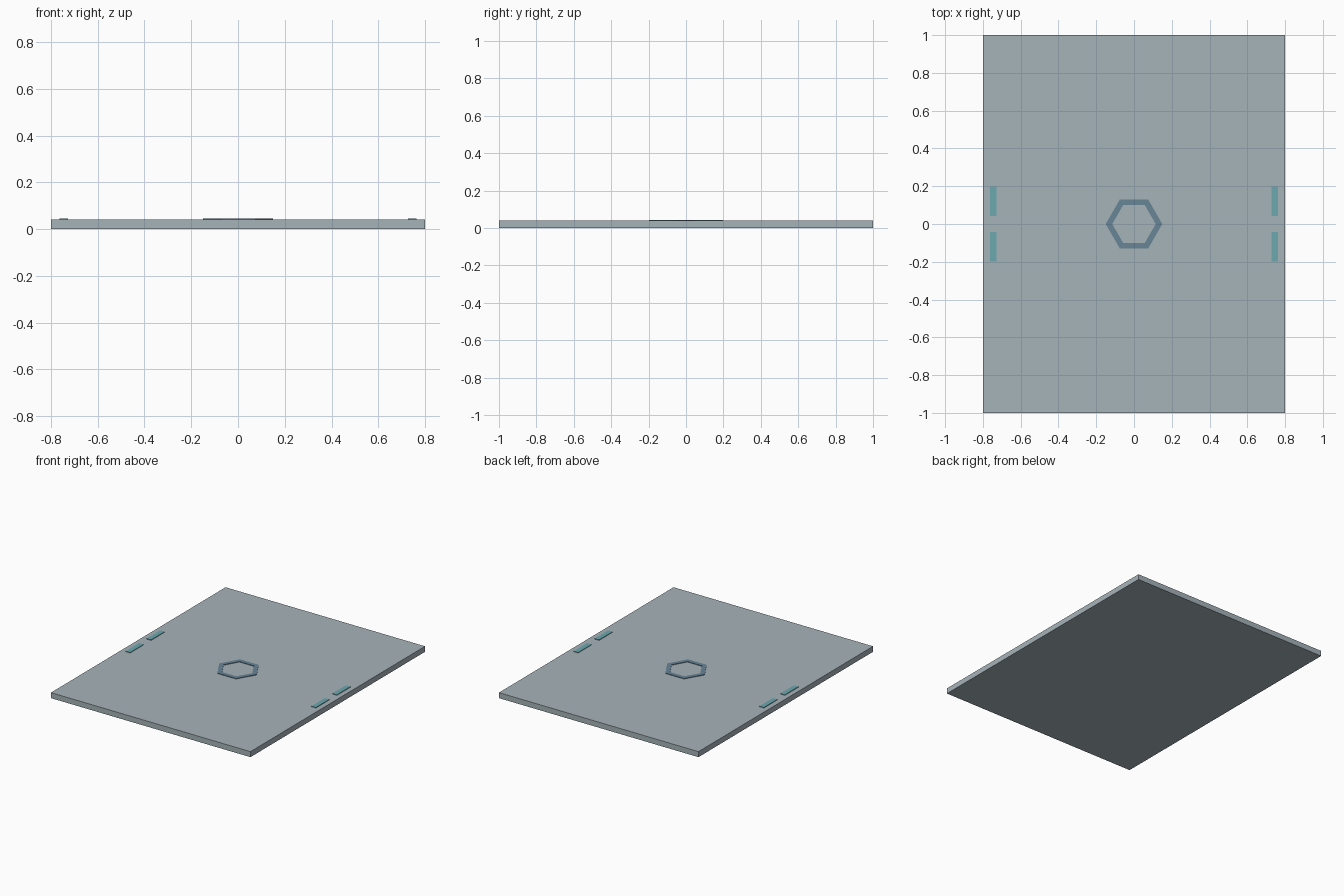
import bpy, bmesh, math

if "Cube" in bpy.data.objects:
    bpy.data.objects.remove(bpy.data.objects["Cube"])


def material(name, rgb):
    m = bpy.data.materials.new(name)
    lin = [((c / 255 + 0.055) / 1.055) ** 2.4 for c in rgb]
    m.diffuse_color = (*lin, 1)
    m.use_nodes = True
    m.node_tree.nodes["Principled BSDF"].inputs["Base Color"].default_value = m.diffuse_color
    return m


def finish(name, bm, mat):
    bmesh.ops.recalc_face_normals(bm, faces=bm.faces)
    me = bpy.data.meshes.new(name)
    bm.to_mesh(me)
    bm.free()
    me.materials.append(mat)
    ob = bpy.data.objects.new(name, me)
    bpy.context.collection.objects.link(ob)
    return ob


def box(name, centre, size, mat):
    bm = bmesh.new()
    bmesh.ops.create_cube(bm, size=1)
    bmesh.ops.scale(bm, vec=size, verts=bm.verts)
    bmesh.ops.translate(bm, vec=centre, verts=bm.verts)
    return finish(name, bm, mat)


panel_grey = material("pale blue grey", (166, 179, 185))
teal = material("muted teal", (107, 168, 176))
slate = material("slate blue", (104, 133, 150))

THICK, RAISE = 0.04, 0.004

# Main floor panel
box("panel", (0, 0, THICK / 2), (1.6, 2.0, THICK), panel_grey)

# Four light strips near the long edges
for sx, side in ((-1, "left"), (1, "right")):
    for sy, end in ((-1, "front"), (1, "back")):
        box(f"strip_{side}_{end}", (sx * 0.745, sy * 0.12, THICK + RAISE / 2),
            (0.036, 0.155, RAISE), teal)

# Raised hexagonal ring in the centre
bm = bmesh.new()
profile = ((0.15, THICK), (0.15, THICK + RAISE), (0.115, THICK + RAISE), (0.115, THICK))
rings = [[bm.verts.new((r * math.cos(i * math.pi / 3), r * math.sin(i * math.pi / 3), z))
          for i in range(6)] for r, z in profile]
for k in range(4):
    a, b = rings[k], rings[(k + 1) % 4]
    for i in range(6):
        j = (i + 1) % 6
        bm.faces.new((a[i], a[j], b[j], b[i]))
finish("hexagon_ring", bm, slate)
